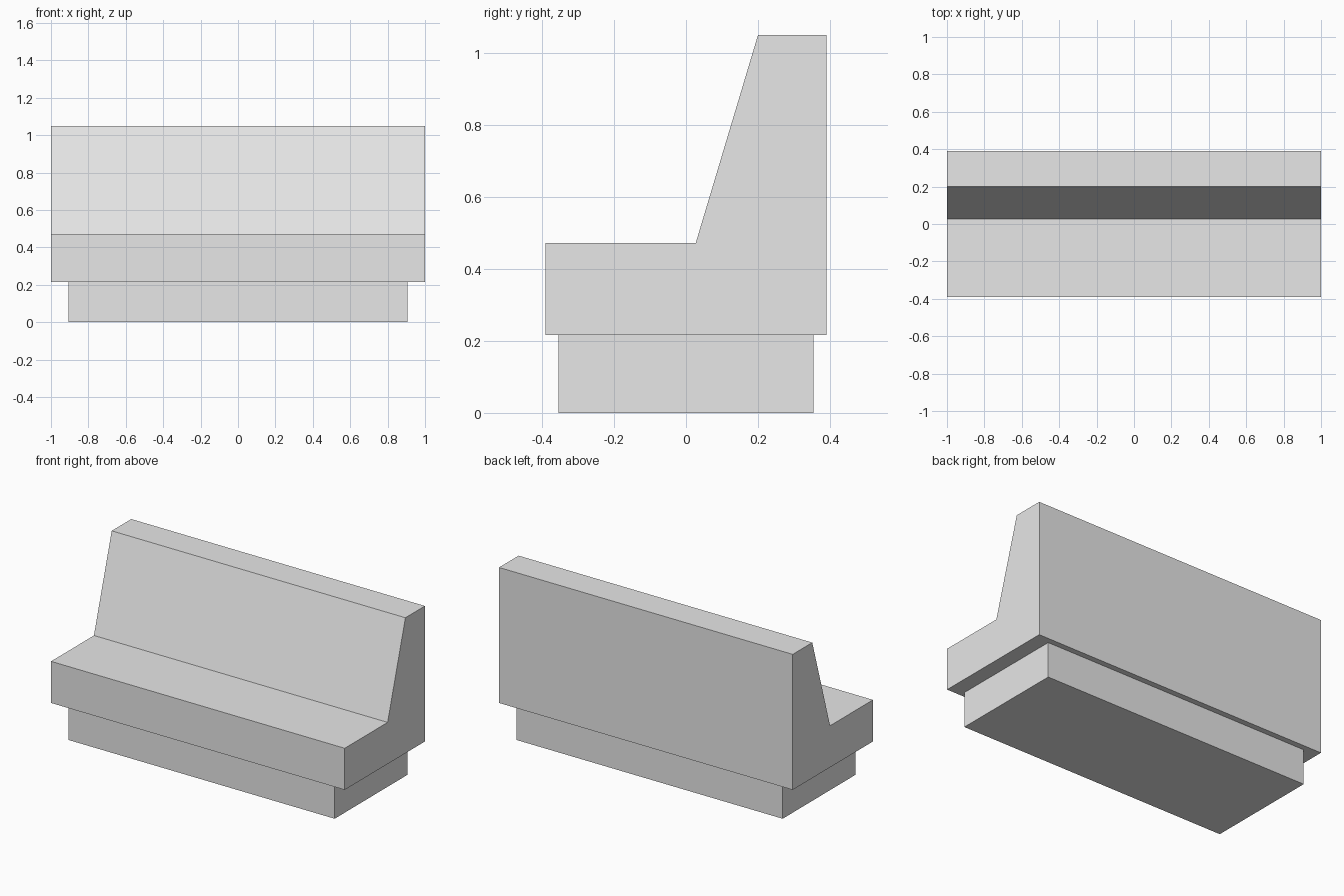
import bpy
import bmesh

cube = bpy.data.objects.get("Cube")
if cube:
    bpy.data.objects.remove(cube, do_unlink=True)

grey = bpy.data.materials.new("light_grey")
grey.use_nodes = True
colour = (0.8, 0.8, 0.8, 1.0)
grey.diffuse_color = colour
grey.node_tree.nodes["Principled BSDF"].inputs["Base Color"].default_value = colour


def extrude_profile(name, profile, half_width):
    """Extrude a closed (y, z) side profile across the width in x."""
    bm = bmesh.new()
    side = bm.faces.new([bm.verts.new((-half_width, y, z)) for y, z in profile])
    result = bmesh.ops.extrude_face_region(bm, geom=[side], use_keep_orig=True)
    moved = [v for v in result["geom"] if isinstance(v, bmesh.types.BMVert)]
    bmesh.ops.translate(bm, verts=moved, vec=(2 * half_width, 0, 0))
    bmesh.ops.recalc_face_normals(bm, faces=bm.faces)
    mesh = bpy.data.meshes.new(name)
    bm.to_mesh(mesh)
    bm.free()
    mesh.materials.append(grey)
    obj = bpy.data.objects.new(name, mesh)
    bpy.context.collection.objects.link(obj)
    return obj


depth = 0.39
base_depth = 0.355
base_top = 0.216
seat_top = 0.472
back_top = 1.05

# Recessed plinth
extrude_profile("base", [(-base_depth, 0), (base_depth, 0),
                         (base_depth, base_top), (-base_depth, base_top)], 0.907)

# Bench seat with sloping backrest
extrude_profile("seat_and_backrest", [(-depth, base_top), (depth, base_top),
                                      (depth, back_top), (0.2, back_top),
                                      (0.027, seat_top), (-depth, seat_top)], 1.0)
